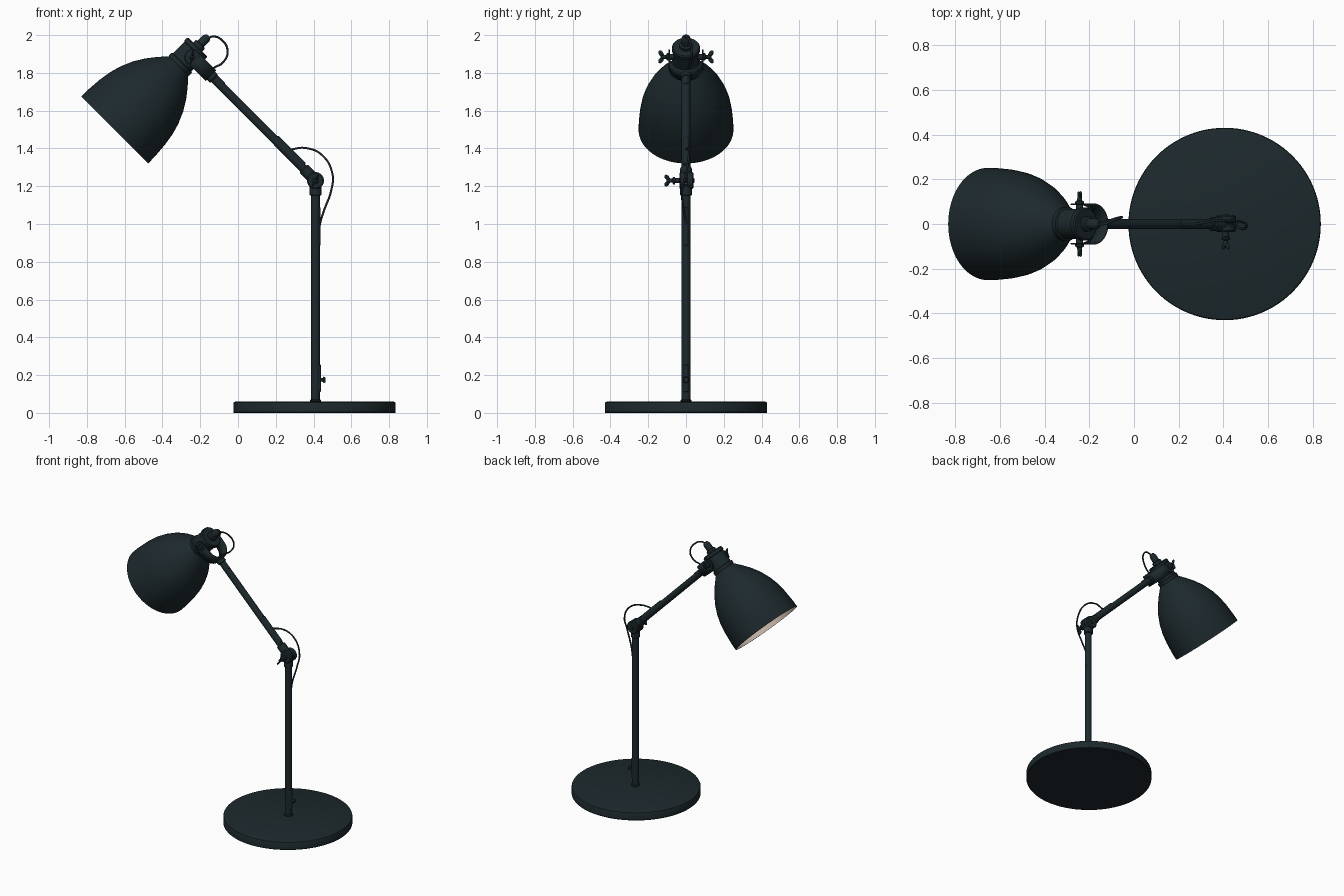
import bpy, bmesh, math
from mathutils import Vector, Matrix

if "Cube" in bpy.data.objects:
    bpy.data.objects.remove(bpy.data.objects["Cube"])


def material(name, rgb):
    m = bpy.data.materials.new(name)
    m.diffuse_color = (*rgb, 1)
    m.use_nodes = True
    m.node_tree.nodes["Principled BSDF"].inputs["Base Color"].default_value = m.diffuse_color
    return m


DARK = material("dark_paint", (0.012, 0.022, 0.026))
CREAM = material("cream_enamel", (0.62, 0.50, 0.42))
GLASS = material("bulb_glass", (0.85, 0.83, 0.78))


def finish(name, bm, mat):
    bmesh.ops.recalc_face_normals(bm, faces=bm.faces)
    me = bpy.data.meshes.new(name)
    bm.to_mesh(me)
    bm.free()
    ob = bpy.data.objects.new(name, me)
    bpy.context.collection.objects.link(ob)
    me.materials.append(mat)
    bpy.ops.object.select_all(action='DESELECT')
    bpy.context.view_layer.objects.active = ob
    ob.select_set(True)
    bpy.ops.object.shade_smooth_by_angle(angle=math.radians(35))
    return ob


def lathe(name, profile, origin, axis, mat=DARK, sides=32):
    """Spin (radius, height) points about an axis."""
    bm = bmesh.new()
    vs = [bm.verts.new((r, 0, h)) for r, h in profile]
    es = [bm.edges.new(p) for p in zip(vs, vs[1:])]
    bmesh.ops.spin(bm, geom=vs + es, cent=(0, 0, 0), axis=(0, 0, 1),
                   angle=2 * math.pi, steps=sides, use_duplicate=False)
    bmesh.ops.remove_doubles(bm, verts=bm.verts, dist=1e-5)
    rot = Vector((0, 0, 1)).rotation_difference(Vector(axis)).to_matrix().to_4x4()
    bm.transform(Matrix.Translation(origin) @ rot)
    return finish(name, bm, mat)


def rod(name, a, b, r, bevel=0.004, sides=24):
    a, b = Vector(a), Vector(b)
    h = (b - a).length
    return lathe(name, [(0, 0), (r - bevel, 0), (r, bevel), (r, h - bevel),
                        (r - bevel, h), (0, h)], a, b - a, sides=sides)


def cable(name, pts, r):
    cu = bpy.data.curves.new(name, 'CURVE')
    cu.dimensions = '3D'
    cu.bevel_depth, cu.bevel_resolution, cu.resolution_u = r, 3, 8
    cu.use_fill_caps = True
    sp = cu.splines.new('BEZIER')
    sp.bezier_points.add(len(pts) - 1)
    for bp, p in zip(sp.bezier_points, pts):
        bp.co = p
        bp.handle_left_type = bp.handle_right_type = 'AUTO'
    ob = bpy.data.objects.new(name, cu)
    bpy.context.collection.objects.link(ob)
    cu.materials.append(DARK)


def ellipsoid(name, centre, size, rot=Matrix()):
    bm = bmesh.new()
    bmesh.ops.create_uvsphere(bm, u_segments=16, v_segments=10, radius=1)
    bm.transform(Matrix.Translation(centre) @ rot @ Matrix.Diagonal((*size, 1)))
    return finish(name, bm, DARK)


def wing_nut(name, pos, side, tilt):
    """Screw hub with two flared wings, pointing along side * y."""
    lathe(name + "_hub", [(0, 0), (0.02, 0), (0.02, 0.01), (0.011, 0.015),
                          (0.010, 0.042), (0.0, 0.046)], pos, (0, side, 0), sides=20)
    turn = Matrix.Rotation(tilt, 4, 'Y')
    for i, s in enumerate((-1, 1)):
        off = turn @ Vector((0, side * 0.042, s * 0.018))
        flare = turn @ Matrix.Rotation(-s * side * 0.6, 4, 'X')
        ellipsoid(f"{name}_wing_{i + 1}", Vector(pos) + off, (0.006, 0.012, 0.019), flare)


PX = 0.41
JOINT = Vector((PX, 0, 1.23))
ARM = Vector((-1, 0, 1)).normalized()       # along the upper arm
UP = Vector((1, 0, 1)).normalized()         # shade axis, rim to neck
RIM = Vector((-0.653, 0, 1.498))
PIVOT = Vector((-0.243, 0, 1.885))

# base and lower pole
lathe("base", [(0, 0), (0.427, 0), (0.430, 0.004), (0.430, 0.05), (0.427, 0.056),
               (0.418, 0.06), (0, 0.06)], (0.405, 0, 0), (0, 0, 1), sides=96)
rod("lower_pole", (PX, 0, 0.055), (PX, 0, 1.19), 0.0235)
rod("pole_foot_ring", (PX, 0, 0.058), (PX, 0, 0.07), 0.03)

# switch at the bottom of the pole
rod("switch_plate", (PX + 0.017, 0, 0.11), (PX + 0.017, 0, 0.255), 0.013)
lathe("switch_knob", [(0, 0), (0.010, 0), (0.010, 0.018), (0.017, 0.024),
                      (0.013, 0.032), (0, 0.034)], (PX + 0.02, 0, 0.175), (1, 0, 0))

# elbow joint
rod("lower_elbow_collar", (PX, 0, 1.15), (PX, 0, 1.215), 0.031)
rod("upper_elbow_collar", JOINT + ARM * 0.02, JOINT + ARM * 0.09, 0.031)
rod("elbow_disc_front", JOINT + Vector((0, -0.035, 0)), JOINT + Vector((0, -0.002, 0)), 0.045, 0.006, 32)
rod("elbow_disc_back", JOINT + Vector((0, 0.002, 0)), JOINT + Vector((0, 0.04, 0)), 0.045, 0.006, 32)
rod("elbow_pin", JOINT + Vector((0, -0.06, 0)), JOINT + Vector((0, 0.045, 0)), 0.014)
wing_nut("elbow_nut", JOINT + Vector((0, -0.058, 0)), -1, 0.5)

# upper arm
FORK_BASE = PIVOT - ARM * 0.14
rod("upper_arm", JOINT + ARM * 0.05, FORK_BASE + ARM * 0.004, 0.0225)
rod("arm_end_collar", FORK_BASE - ARM * 0.025, FORK_BASE + ARM * 0.006, 0.03)

# U-shaped fork: strip bent along the arm direction around the neck
bm = bmesh.new()
R, W, T = 0.088, 0.04, 0.008
path = [(0.0, -R)]
path += [(0.088 * -math.cos(a) - 0.05, R * math.sin(a))
         for a in (math.pi * (i / 16 - 0.5) for i in range(17))]
path += [(0.0, R)]
rows = []
for u, y in path:
    c = PIVOT + ARM * u + Vector((0, y, 0))
    rows.append([bm.verts.new(c + UP * s * W) for s in (-1, 1)])
for a, b in zip(rows, rows[1:]):
    bm.faces.new((a[0], a[1], b[1], b[0]))
fork = finish("fork_bracket", bm, DARK)
sol = fork.modifiers.new("thickness", 'SOLIDIFY')
sol.thickness, sol.offset = T, 0

# fork ears, pivot screws and wing nuts
for s, tag in ((-1, "front"), (1, "back")):
    y = Vector((0, s, 0))
    rod(f"fork_ear_{tag}", PIVOT + y * (R - T / 2), PIVOT + y * (R + T / 2), W, 0.002, 32)
    rod(f"pivot_screw_{tag}", PIVOT + y * 0.06, PIVOT + y * 0.1, 0.016)
    wing_nut(f"pivot_nut_{tag}", PIVOT + y * 0.09, s, 0.2)

# shade: outer shell and cream lining
outer = [(0.251, 0), (0.250, 0.05), (0.244, 0.13), (0.233, 0.2), (0.216, 0.26),
         (0.188, 0.325), (0.153, 0.382), (0.115, 0.431), (0.085, 0.465), (0.067, 0.485)]
lathe("shade_outside", [(0.245, 0)] + outer, RIM, UP, sides=64)
lathe("shade_lining", [(r - 0.006, h) for r, h in outer[:-1]] + [(0.06, 0.478), (0, 0.478)],
      RIM, UP, CREAM, 64)

# neck with stepped collar, cable gland
lathe("shade_neck", [(0, 0.48), (0.074, 0.48), (0.076, 0.486), (0.076, 0.502), (0.068, 0.506),
                     (0.068, 0.592), (0.074, 0.596), (0.074, 0.616), (0.068, 0.622),
                     (0, 0.622)], RIM, UP, sides=48)
lathe("cable_gland", [(0, 0.62), (0.034, 0.62), (0.034, 0.64), (0.024, 0.645), (0.024, 0.685),
                      (0.017, 0.698), (0.012, 0.704), (0, 0.704)], RIM, UP)

# lamp holder and bulb inside the shade
lathe("bulb_holder", [(0, 0.48), (0.05, 0.48), (0.05, 0.38), (0.045, 0.37), (0, 0.37)], RIM, UP)
lathe("bulb", [(0.032, 0.375), (0.034, 0.34), (0.05, 0.30), (0.068, 0.26), (0.075, 0.22),
               (0.068, 0.185), (0.05, 0.16), (0.025, 0.148), (0, 0.145)], RIM, UP, GLASS)

# cables with their sleeves
cable("top_cable", [(-0.165, 0, 1.98), (-0.135, 0, 1.992), (-0.09, 0.015, 1.978), (-0.055, 0.03, 1.915),
                    (-0.08, 0.025, 1.855), (-0.125, 0.01, 1.828), (-0.16, 0, 1.80)], 0.0055)
cable("elbow_cable", [(0.26, 0, 1.385), (0.295, 0.003, 1.397), (0.36, 0.015, 1.402), (0.445, 0.015, 1.365),
                      (0.50, 0, 1.265), (0.494, -0.02, 1.18), (0.455, -0.012, 1.07),
                      (0.434, 0, 1.0), (0.43, 0, 0.95)], 0.0055)
rod("pole_cable_sleeve", (PX + 0.013, 0, 0.885), (PX + 0.013, 0, 1.09), 0.014)
side = UP * 0.013
rod("arm_cable_sleeve", JOINT + ARM * 0.10 + side, JOINT + ARM * 0.31 + side, 0.016)
rod("arm_end_sleeve", JOINT + ARM * 0.70 + side, JOINT + ARM * 0.79 + side, 0.014)
